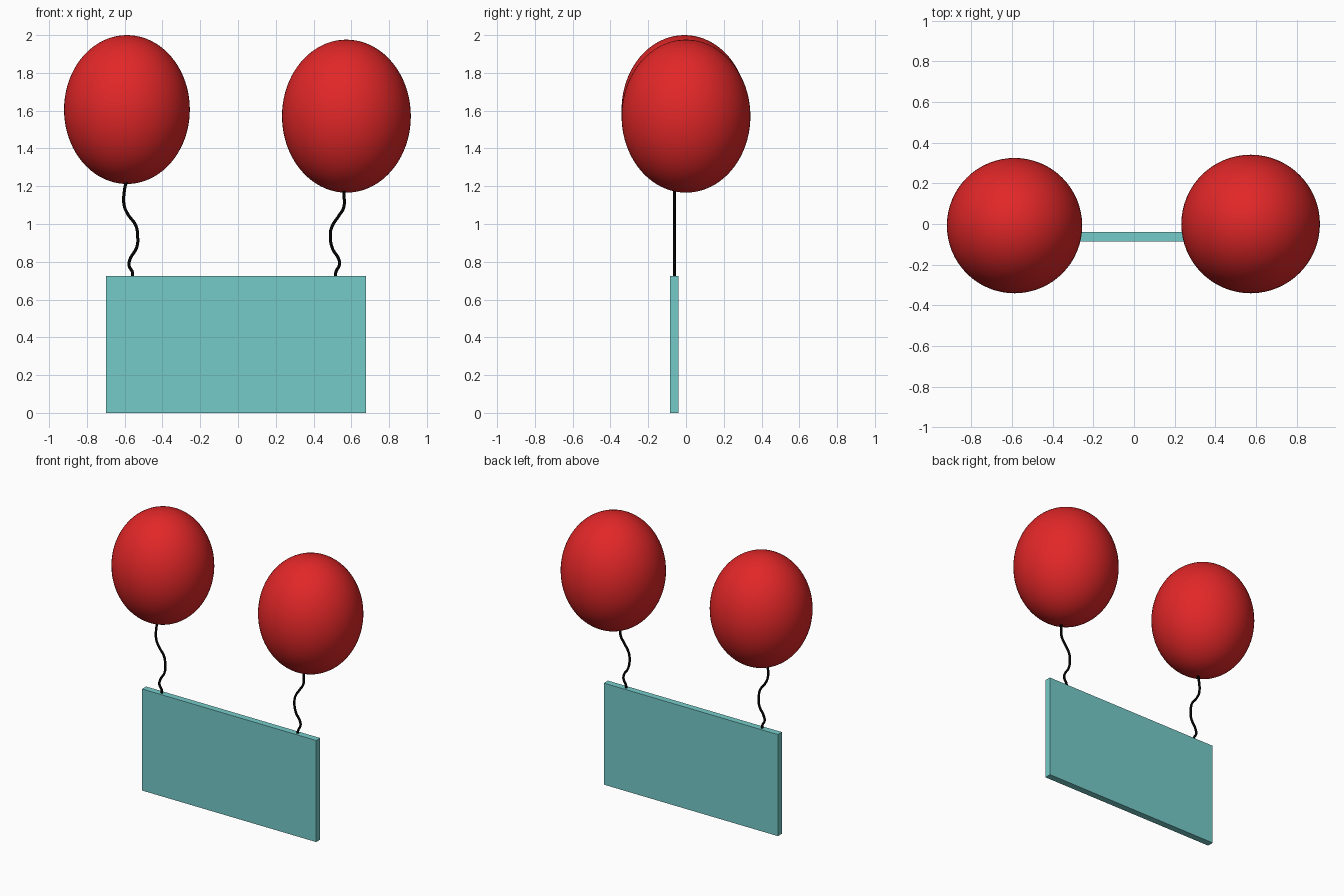
import bpy

if "Cube" in bpy.data.objects:
    bpy.data.objects.remove(bpy.data.objects["Cube"])


def material(name, rgb):
    m = bpy.data.materials.new(name)
    m.diffuse_color = (*rgb, 1.0)
    m.use_nodes = True
    m.node_tree.nodes["Principled BSDF"].inputs["Base Color"].default_value = m.diffuse_color
    return m


RED = material("balloon red", (0.76, 0.02, 0.021))
TEAL = material("board teal", (0.178, 0.60, 0.585))
BLACK = material("string black", (0.001, 0.001, 0.001))


def balloon(name, centre, radius, half_height):
    bpy.ops.mesh.primitive_uv_sphere_add(segments=64, ring_count=40, radius=1, location=centre)
    ob = bpy.context.object
    ob.name = name
    ob.scale = (radius, radius, half_height)
    bpy.ops.object.transform_apply(location=False, rotation=False, scale=True)
    bpy.ops.object.shade_smooth()
    ob.data.materials.append(RED)


def string(name, points, y=-0.062, radius=0.008):
    curve = bpy.data.curves.new(name, "CURVE")
    curve.dimensions = "3D"
    curve.bevel_depth = radius
    curve.bevel_resolution = 2
    curve.use_fill_caps = True
    curve.resolution_u = 6
    spline = curve.splines.new("BEZIER")
    spline.bezier_points.add(len(points) - 1)
    for p, (x, z) in zip(spline.bezier_points, points):
        p.co = (x, y, z)
        p.handle_left_type = p.handle_right_type = "AUTO"
    curve.materials.append(BLACK)
    ob = bpy.data.objects.new(name, curve)
    bpy.context.collection.objects.link(ob)


# Balloons
balloon("left_balloon", (-0.588, -0.008, 1.606), 0.333, 0.394)
balloon("right_balloon", (0.574, 0.0, 1.571), 0.341, 0.405)

# Wavy strings, from inside the balloon down to the board top
string("left_string", [(-0.588, 1.235), (-0.601, 1.18), (-0.603, 1.10), (-0.585, 1.055),
                       (-0.540, 0.99), (-0.532, 0.945), (-0.535, 0.88), (-0.573, 0.81),
                       (-0.577, 0.78), (-0.559, 0.745), (-0.558, 0.715)])
string("right_string", [(0.561, 1.20), (0.562, 1.15), (0.559, 1.085), (0.535, 1.045),
                        (0.497, 0.985), (0.489, 0.945), (0.500, 0.87), (0.533, 0.815),
                        (0.537, 0.785), (0.518, 0.745), (0.517, 0.715)])

# Hanging board
bpy.ops.mesh.primitive_cube_add(size=1, location=(-0.0105, -0.0625, 0.3625))
board = bpy.context.object
board.name = "board"
board.scale = (1.375, 0.046, 0.725)
bpy.ops.object.transform_apply(location=False, rotation=False, scale=True)
board.data.materials.append(TEAL)
